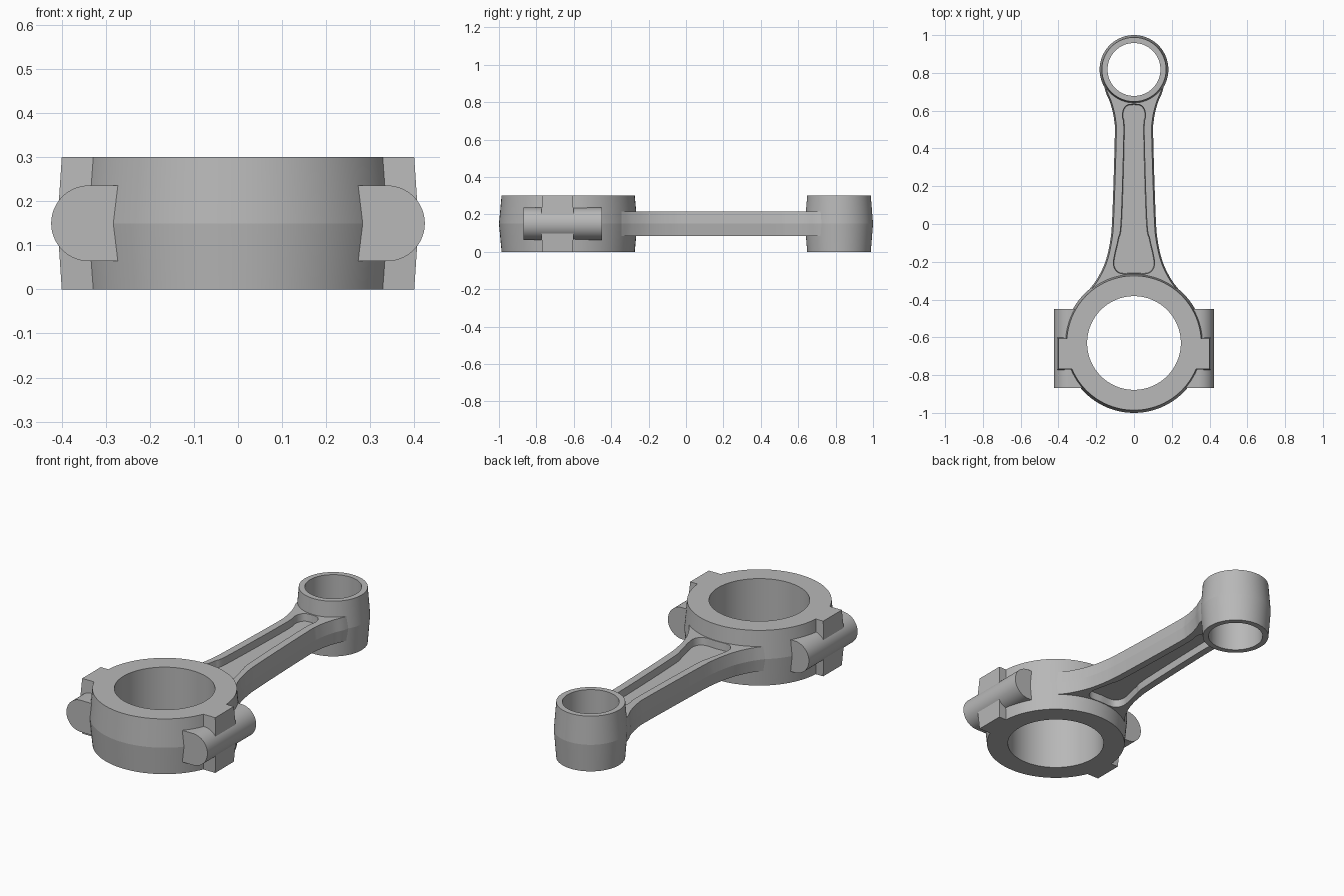
import bpy, bmesh
from math import sin, cos, pi, radians
from mathutils import Vector

cube = bpy.data.objects.get("Cube")
if cube:
    bpy.data.objects.remove(cube, do_unlink=True)

steel = bpy.data.materials.new("grey steel")
steel.use_nodes = True
GREY = (0.48, 0.48, 0.48, 1)
steel.diffuse_color = GREY
steel.node_tree.nodes["Principled BSDF"].inputs["Base Color"].default_value = GREY

HEIGHT, MID = 0.30, 0.15          # overall thickness and parting plane
BIG_Y, SMALL_Y = -0.63, 0.818     # bore centres


def make_object(name, bm):
    bmesh.ops.recalc_face_normals(bm, faces=bm.faces)
    mesh = bpy.data.meshes.new(name)
    bm.to_mesh(mesh)
    bm.free()
    mesh.materials.append(steel)
    obj = bpy.data.objects.new(name, mesh)
    bpy.context.collection.objects.link(obj)
    return obj


def select(obj):
    bpy.ops.object.select_all(action='DESELECT')
    obj.select_set(True)
    bpy.context.view_layer.objects.active = obj


def smooth(obj):
    select(obj)
    bpy.ops.object.shade_smooth_by_angle(angle=radians(7.5))


def arc(cx, cy, r, start, end, steps):
    angles = [radians(start + (end - start) * i / steps) for i in range(steps + 1)]
    return [(cx + r * cos(a), cy + r * sin(a)) for a in angles]


def curve(points, steps=12):
    """Smooth curve through the points."""
    p = [Vector(q) for q in points]
    p = [2 * p[0] - p[1]] + p + [2 * p[-1] - p[-2]]
    out = []
    for a, b, c, d in zip(p, p[1:], p[2:], p[3:]):
        for i in range(steps):
            t = i / steps
            out.append(0.5 * (2 * b + (c - a) * t + (2 * a - 5 * b + 4 * c - d) * t**2
                              + (3 * b - a - 3 * c + d) * t**3))
    return [tuple(v) for v in out + [p[-2]]]


def mirrored(half):
    """Close a right-hand half outline by mirroring it across x = 0."""
    return half + [(-x, y) for x, y in reversed(half) if x > 1e-4]


def inset(outline, amount):
    pts = [Vector(p) for p in outline]
    out = []
    for i, p in enumerate(pts):
        d1 = (p - pts[i - 1]).normalized()
        d2 = (pts[(i + 1) % len(pts)] - p).normalized()
        n = Vector((-d1.y - d2.y, d1.x + d2.x)).normalized()
        out.append(p + n * amount / max(0.5, n.dot(Vector((-d1.y, d1.x)))))
    return out


def loft(name, outline, levels):
    """Solid from an outline, inset by a given draft at each height."""
    bm = bmesh.new()
    loops = [[bm.verts.new((p.x, p.y, z)) for p in inset(outline, d)] for z, d in levels]
    n = len(outline)
    for low, high in zip(loops, loops[1:]):
        for i in range(n):
            j = (i + 1) % n
            bm.faces.new((low[i], low[j], high[j], high[i]))
    bm.faces.new(loops[0][::-1])
    bm.faces.new(loops[-1])
    return make_object(name, bm)


def ring(name, cy, bore, r_end, r_mid, segments=96):
    """Bored eye whose outer wall bulges at the parting plane."""
    profile = [(bore, 0), (r_end, 0), (r_mid, MID), (r_end, HEIGHT), (bore, HEIGHT)]
    bm = bmesh.new()
    cols = []
    for i in range(segments):
        a = 2 * pi * i / segments
        cols.append([bm.verts.new((r * cos(a), cy + r * sin(a), z)) for r, z in profile])
    for i in range(segments):
        a, b = cols[i], cols[(i + 1) % segments]
        for k in range(len(profile)):
            m = (k + 1) % len(profile)
            bm.faces.new((a[k], b[k], b[m], a[m]))
    smooth(make_object(name, bm))


# Bored ends
ring("big_end", BIG_Y, 0.248, 0.356, 0.37)
ring("small_end", SMALL_Y, 0.14, 0.17, 0.182)

# Flared beam, with hidden ends kept inside the ring walls
edge = curve([(0.31, -0.46), (0.25, -0.365), (0.195, -0.29), (0.152, -0.2),
              (0.126, -0.09), (0.115, 0.04), (0.102, 0.45), (0.105, 0.55),
              (0.124, 0.635), (0.15, 0.70), (0.165, 0.77)])
half = arc(0, BIG_Y, 0.3, 90, 30, 16) + edge + arc(0, SMALL_Y, 0.155, -18, -90, 16)
beam = loft("beam", mirrored(half), [(0.084, 0.008), (MID, 0), (0.216, 0.008)])

# Long pocket on both faces of the beam
pocket = mirrored(curve([(0, -0.264), (0.065, -0.265), (0.097, -0.248), (0.111, -0.212),
                         (0.104, -0.16), (0.086, -0.08), (0.07, 0.02), (0.056, 0.48),
                         (0.063, 0.57), (0.056, 0.61), (0.035, 0.632), (0, 0.637)]))
for levels in ([(0.176, 0.005), (0.24, 0)], [(0.06, 0), (0.124, 0.005)]):
    cutter = loft("pocket_cutter", pocket, levels)
    cutter.hide_render = True
    mod = beam.modifiers.new("pocket", 'BOOLEAN')
    mod.operation, mod.solver, mod.object = 'DIFFERENCE', 'EXACT', cutter
    select(beam)
    bpy.ops.object.modifier_apply(modifier=mod.name)
    bpy.data.objects.remove(cutter, do_unlink=True)
smooth(beam)

# Clamp lugs and bolt bosses on each side
for side, sx in (("left", 1), ("right", -1)):
    lug = [(0.28, -0.777), (0.41, -0.777), (0.41, -0.597), (0.28, -0.597)]
    if sx < 0:
        lug = [(-x, y) for x, y in reversed(lug)]
    smooth(loft(side + "_lug", lug, [(0, 0.01), (MID, 0), (HEIGHT, 0.01)]))

    # D-shaped section in x-z, swept along y
    section = [(0.262, MID - 0.086)] + arc(0.338, MID, 0.086, -90, 90, 40) + [(0.262, MID + 0.086)]
    bm = bmesh.new()
    face = bm.faces.new([bm.verts.new((sx * x, -0.868, z)) for x, z in section])
    grown = bmesh.ops.extrude_face_region(bm, geom=[face], use_keep_orig=True)
    moved = [g for g in grown["geom"] if isinstance(g, bmesh.types.BMVert)]
    bmesh.ops.translate(bm, verts=moved, vec=(0, 0.418, 0))
    smooth(make_object(side + "_bolt_boss", bm))
